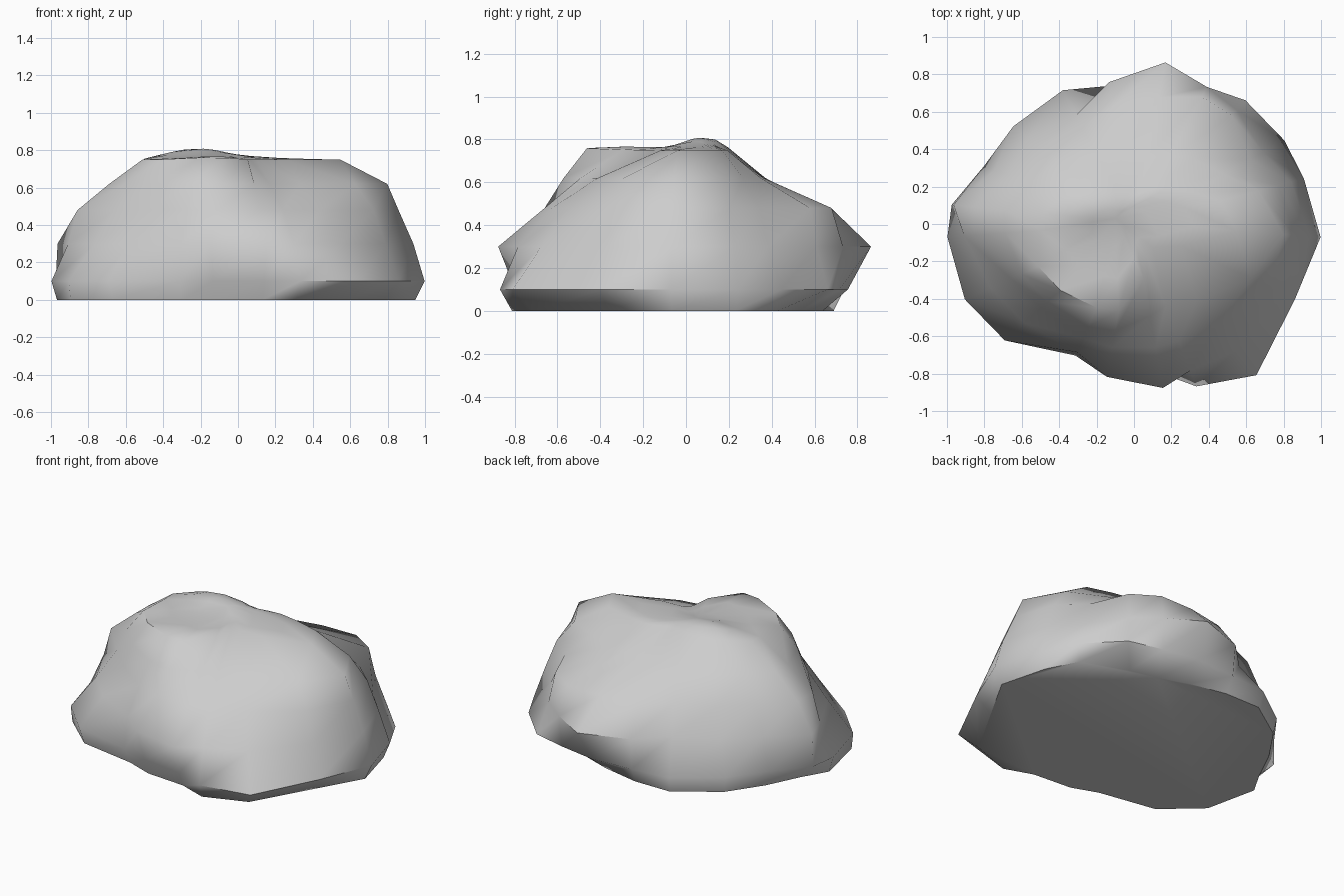
import bpy
import bmesh
import math
from mathutils import Vector

# Remove the default cube only
default_cube = bpy.data.objects.get("Cube")
if default_cube is not None:
    bpy.data.objects.remove(default_cube, do_unlink=True)

# Contour heights, from the ground up to the shoulder
LEVELS = (0, .1, .3, .48, .62, .74)

# Each rib: compass angle in degrees, then the radius at every contour
RIBS = (
    (-4, .95, 1, .94, .86, .8, .55),
    (15, .9, .94, .87, .8, .69, .48),
    (29, .88, .92, .79, .71, .55, .35),
    (48, .72, .89, .82, .78, .47, .26),
    (62, .65, .81, .83, .77, .41, .21),
    (79, .65, .77, .88, .69, .37, .17),
    (100, .7, .75, .77, .64, .37, .17),
    (118, .78, .81, .66, .59, .42, .21),
    (141, .81, .83, .73, .66, .53, .31),
    (159, .83, .86, .8, .72, .6, .41),
    (174, .88, .98, .97, .86, .69, .5),
    (184, .97, 1, .91, .86, .69, .5),
    (204, .98, .99, .84, .72, .66, .56),
    (222, .9, .93, .79, .67, .62, .53),
    (246, .73, .77, .75, .67, .6, .49),
    (260, .74, .77, .83, .67, .58, .47),
    (280, .76, .81, .89, .67, .5, .3),
    (291, .87, .93, .84, .67, .47, .18),
    (309, .92, 1.04, .87, .7, .53, .16),
    (335, .86, .95, .87, .8, .69, .28),
)


def make_material(name, colour):
    material = bpy.data.materials.new(name)
    material.use_nodes = True
    material.diffuse_color = colour
    shader = material.node_tree.nodes["Principled BSDF"]
    shader.inputs["Base Color"].default_value = colour
    shader.inputs["Roughness"].default_value = .8
    return material


def crown_height(x, y):
    """Gentle plateau with one low summit and a raised front lip."""
    summit = math.exp(-((x + .22) ** 2 + 3 * (y - .08) ** 2) / .05)
    lip = math.exp(-((x + .16) ** 2 + (y + .42) ** 2) / .04)
    return .755 + .055 * summit + .02 * lip


def polar_point(angle, radius, height):
    turn = math.radians(angle)
    return Vector((radius * math.cos(turn), radius * math.sin(turn), height))


def bridge_rings(mesh, lower, upper):
    count = len(lower)
    for i in range(count):
        j = (i + 1) % count
        mesh.faces.new((lower[i], lower[j], upper[j], upper[i]))


# Boulder sides: stack the contours and join them
mesh = bmesh.new()
rings = []
for level, height in enumerate(LEVELS):
    ring = []
    for angle, *radii in RIBS:
        point = polar_point(angle, radii[level], height)
        if level == len(LEVELS) - 1:
            point.z += .6 * (crown_height(point.x, point.y) - height)
        ring.append(mesh.verts.new(point))
    rings.append(ring)

# Boulder crown: two shrinking rings around the summit
centre = Vector((-.1, .03, 0))
for shrink in (.65, .3):
    ring = []
    for vertex in rings[len(LEVELS) - 1]:
        point = centre + (vertex.co - centre) * shrink
        point.z = crown_height(point.x, point.y)
        ring.append(mesh.verts.new(point))
    rings.append(ring)

for lower, upper in zip(rings, rings[1:]):
    bridge_rings(mesh, lower, upper)
centre.z = crown_height(centre.x, centre.y)
top = mesh.verts.new(centre)
for i, vertex in enumerate(rings[-1]):
    mesh.faces.new((vertex, rings[-1][(i + 1) % len(RIBS)], top))

# Flat underside
mesh.faces.new(list(reversed(rings[0])))
bmesh.ops.recalc_face_normals(mesh, faces=mesh.faces)

data = bpy.data.meshes.new("boulder")
mesh.to_mesh(data)
mesh.free()
boulder = bpy.data.objects.new("boulder", data)
bpy.context.collection.objects.link(boulder)
data.materials.append(make_material("stone grey", (.61, .61, .61, 1)))

# Soft weathered surface with a crisp ground edge
bpy.ops.object.select_all(action="DESELECT")
boulder.select_set(True)
bpy.context.view_layer.objects.active = boulder
bpy.ops.object.shade_smooth_by_angle(angle=math.radians(50))
